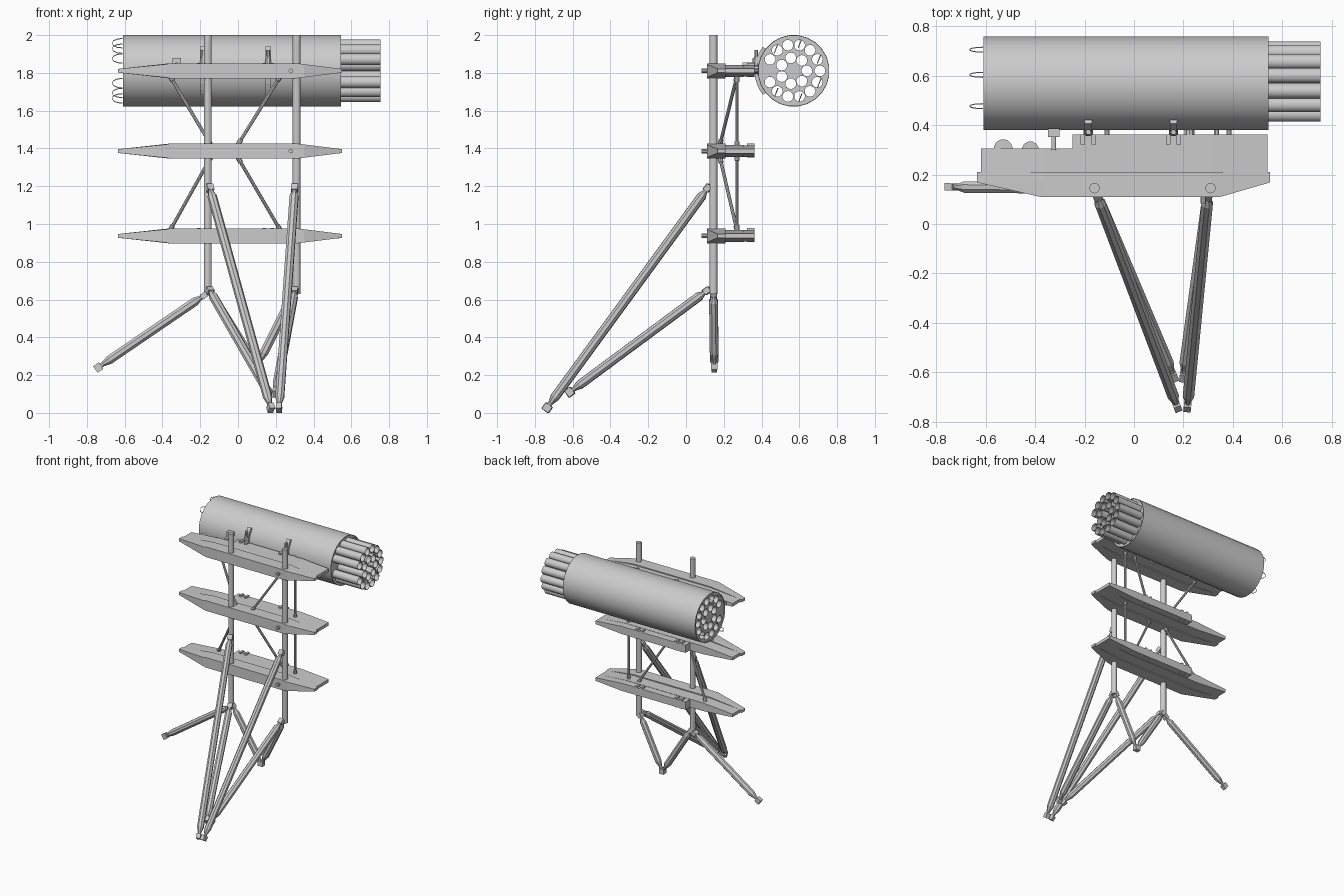
import bpy, bmesh, math
from mathutils import Vector, Matrix

if "Cube" in bpy.data.objects:
    bpy.data.objects.remove(bpy.data.objects["Cube"])


def new_obj(name, bm):
    bmesh.ops.recalc_face_normals(bm, faces=bm.faces)
    me = bpy.data.meshes.new(name)
    bm.to_mesh(me)
    bm.free()
    ob = bpy.data.objects.new(name, me)
    bpy.context.collection.objects.link(ob)
    return ob


def loft(name, rings):
    """Skin a stack of equal-length rings and cap both ends."""
    bm = bmesh.new()
    rows = [[bm.verts.new(p) for p in r] for r in rings]
    n = len(rows[0])
    for a, b in zip(rows, rows[1:]):
        for i in range(n):
            j = (i + 1) % n
            bm.faces.new((a[i], a[j], b[j], b[i]))
    bm.faces.new(rows[0][::-1])
    bm.faces.new(rows[-1])
    return new_obj(name, bm)


def rod(name, a, b, profile, n=8):
    """Turned bar from a to b; profile = (distance, radius), negative = from end, None = end."""
    a, b = Vector(a), Vector(b)
    q = (b - a).to_track_quat('Z', 'Y')
    length = (b - a).length
    rings = []
    for d, r in profile:
        if d is None:
            d = length
        elif d < 0:
            d += length
        rings.append([a + q @ Vector((r * math.cos(t), r * math.sin(t), d))
                      for t in (2 * math.pi * (i + .5) / n for i in range(n))])
    return loft(name, rings)


def bar(name, a, b, r, n=12):
    return rod(name, a, b, [(0, r), (None, r)], n)


def box(name, c, size, direction=None):
    bm = bmesh.new()
    bmesh.ops.create_cube(bm, size=1)
    m = Matrix.Diagonal((*size, 1))
    if direction is not None:
        m = direction.to_track_quat('Z', 'Y').to_matrix().to_4x4() @ m
    bmesh.ops.transform(bm, matrix=Matrix.Translation(c) @ m, verts=bm.verts)
    return new_obj(name, bm)


def extrude_x(name, circles, x0, x1):
    """Extrude nested circles (y, z, radius, sides) along x; inner ones are holes."""
    cu = bpy.data.curves.new(name + "_profile", 'CURVE')
    cu.dimensions, cu.fill_mode, cu.extrude = '2D', 'BOTH', (x1 - x0) / 2
    for y, z, r, n in circles:
        s = cu.splines.new('POLY')
        s.points.add(n - 1)
        s.use_cyclic_u = True
        for i, p in enumerate(s.points):
            t = 2 * math.pi * (i + .5) / n
            p.co = (y + r * math.cos(t), z + r * math.sin(t), 0, 1)
    tmp = bpy.data.objects.new(name + "_tmp", cu)
    me = bpy.data.meshes.new_from_object(tmp)
    me.name = name
    me.transform(Matrix(((0, 0, 1, (x0 + x1) / 2), (1, 0, 0, 0), (0, 1, 0, 0), (0, 0, 0, 1))))
    bpy.data.objects.remove(tmp)
    ob = bpy.data.objects.new(name, me)
    bpy.context.collection.objects.link(ob)
    return ob


# Pod: outer shell, perforated core and protruding open tubes
PY, PZ, PR = .57, 1.811, .19
spots = [(.139, 2 * math.pi * k / 14) for k in range(14) if k != 7]
spots += [(.07, 2 * math.pi * k / 7) for k in range(7)]
tubes = [(PY + r * math.cos(t), PZ + r * math.sin(t)) for r, t in spots]
extrude_x("pod_shell", [(PY, PZ, PR, 24), (PY, PZ, PR - .004, 24)], -.61, .545)
extrude_x("pod_core", [(PY, PZ, PR - .003, 24)] + [(y, z, .029, 14) for y, z in tubes], -.603, .537)
for y, z in tubes:
    extrude_x("launch_tube", [(y, z, .0308, 14), (y, z, .0285, 14)], .53, .755)

# Curled wires at the rear of the pod
for k in (1, 3, 5, 9, 11, 13):
    t = 2 * math.pi * k / 14
    y, z = PY + .15 * math.cos(t), PZ + .15 * math.sin(t)
    pts = [Vector((-.612 - .055 * math.sin(math.pi * i / 6), y + .01 * math.cos(math.pi * i / 6),
                   z + .025 * math.cos(math.pi * i / 6))) for i in range(7)]
    loft("rear_wire", [[p + Vector((0, .003 * math.cos(a), .003 * math.sin(a)))
                        for a in (0, 2.09, 4.19)] for p in pts])

# Mast posts
POSTS = (-.16, .31)
for x in POSTS:
    bar("mast_post", (x, .145, .63), (x, .145, 2), .021, 14)


def section(y, z, xl, xml, xmr, xr, h, tip):
    prof = [(xl, tip), (xml, h), (xmr, h), (xr, tip), (xr, -tip), (xmr, -h), (xml, -h), (xl, -tip)]
    return [(x, y, z + dz) for x, dz in prof]


# Shelves: bevelled nose, thinner rear plate in two depths, lugs and a lock knob
LEVELS = (.937, 1.386, 1.811)
for z in LEVELS:
    loft("shelf_nose", [section(.11, z, -.38, -.36, .31, .35, .04, .035),
                        section(.168, z, -.635, -.36, .31, .55, .04, .01),
                        section(.21, z, -.635, -.36, .31, .55, .04, .01)])
    loft("shelf_rear", [section(y, z, -.62, -.36, .31, .54, .032, .012) for y in (.205, .305)])
    loft("shelf_back_edge", [section(y, z, -.25, -.249, .31, .54, .03, .012) for y in (.3, .362)])
    for x in (-.185, .16):
        for dx in (-.022, .022):
            box("shelf_lug", (x + dx, .342, z + .004), (.018, .04, .074))
    bar("lock_knob", (.28, .12, z), (.28, .083, z), .012, 10)

# Thin braces between shelves, mirrored about the middle shelf
THIN = [(0, .013), (.03, .013), (.032, .009), (-.032, .009), (-.03, .013), (None, .013)]
MID = LEVELS[1]
for s, zo in ((1, LEVELS[2]), (-1, LEVELS[0])):
    inner, outer = MID + s * .035, zo - s * .028
    rod("left_brace", (-.145, .18, inner), (-.36, .27, outer), THIN)
    rod("right_brace", (0, .18, inner), (.225, .27, outer), THIN)
    rod("upright_brace", (.31, .27, MID + s * .02), (.31, .27, outer), THIN)

# Support struts with tapered ends, end fittings and feet
STRUT = [(0, .013), (.03, .013), (.06, .025), (-.07, .025), (-.03, .013), (None, .013)]


def strut(name, a, b, foot=True):
    rod(name, a, b, STRUT)
    d = (Vector(b) - Vector(a)).normalized()
    box(name + "_fitting", Vector(a) + d * .005, (.036, .03, .036), d)
    if foot:
        box(name + "_foot", Vector(b), (.03, .042, .036), d)


for x, s in zip(POSTS, (1, -1)):
    strut("long_front_strut", (x + .01 * s, .118, 1.195), (.195 - .022 * s, -.735, .027))
    strut("short_front_strut", (x + .01 * s, .115, .65), (.18 - .02 * s, -.615, .11))
    strut("side_v_strut", (x + .012 * s, .145, .64), (.1 - .006 * s, .15, .255), False)
strut("outrigger_strut", (-.175, .145, .625), (-.74, .15, .24))
box("v_strut_joint", (.1, .15, .25), (.04, .036, .04))

# Pod saddles hugging the pod, with hanger pins
for x in (-.185, .16):
    rings = []
    for i in range(9):
        t = math.pi + math.radians(-38 + 9.5 * i)
        c, s = math.cos(t), math.sin(t)
        rings.append([(x + dx, PY + r * c, PZ + r * s)
                      for dx, r in ((-.015, .188), (.015, .188), (.015, .207), (-.015, .207))])
    loft("pod_saddle", rings)
    rod("saddle_pin", (x, .372, PZ - .02), (x, .372, PZ + .11),
        [(0, .02), (.07, .017), (.1, .011), (None, .011)])
    bar("hanger_bolt", (x, .34, PZ), (x, .39, PZ), .02, 10)

# Small hardware on the top shelf
bar("post_hook", (-.325, .30, 1.845), (-.325, .37, 1.845), .01)
box("hook_head", (-.325, .37, 1.86), (.046, .034, .04))
bar("round_dial", (-.53, .305, PZ - .012), (-.53, .305, PZ + .012), .038, 16)
bar("oval_dial", (-.42, .3, PZ - .015), (-.42, .3, PZ + .015), .035, 12)
bar("cable_plug", (.225, .34, PZ + .005), (.225, .385, PZ + .005), .022, 10)
for x in (.335, .385, -.11):
    bar("sway_bolt", (x, .355, PZ), (x, .392, PZ), .011, 8)
